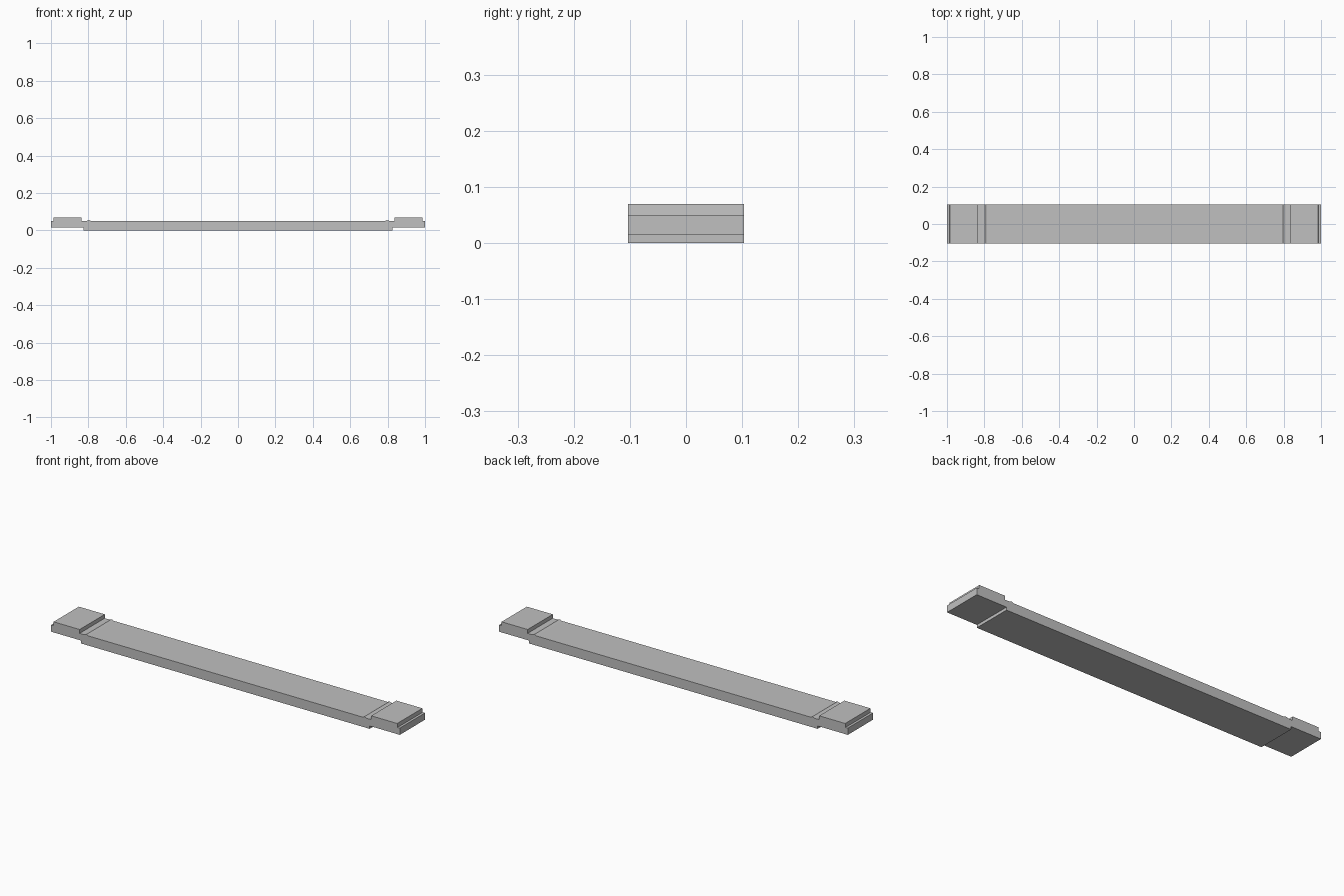
import bpy
import bmesh

if "Cube" in bpy.data.objects:
    bpy.data.objects.remove(bpy.data.objects["Cube"], do_unlink=True)

grey = bpy.data.materials.new("light_grey")
grey.use_nodes = True
colour = (0.53, 0.53, 0.53, 1)
grey.diffuse_color = colour
grey.node_tree.nodes["Principled BSDF"].inputs["Base Color"].default_value = colour

HALF_WIDTH = 0.103

# Right half of the side profile, from the underside round to the top
half = [(0.827, 0), (0.827, 0.015), (1, 0.015), (1, 0.05), (0.987, 0.05),
        (0.985, 0.07), (0.836, 0.07), (0.836, 0.05), (0.81, 0.05),
        (0.797, 0.055), (0.785, 0.05)]
profile = half + [(-x, z) for x, z in reversed(half)]

# Plank with stepped end blocks, extruded across its width
bm = bmesh.new()
face = bm.faces.new([bm.verts.new((x, -HALF_WIDTH, z)) for x, z in profile])
side = bmesh.ops.extrude_face_region(bm, geom=[face])
verts = [v for v in side["geom"] if isinstance(v, bmesh.types.BMVert)]
bmesh.ops.translate(bm, verts=verts, vec=(0, 2 * HALF_WIDTH, 0))
bmesh.ops.recalc_face_normals(bm, faces=bm.faces)
mesh = bpy.data.meshes.new("stepped_plank")
bm.to_mesh(mesh)
bm.free()
mesh.materials.append(grey)
plank = bpy.data.objects.new("stepped_plank", mesh)
bpy.context.collection.objects.link(plank)
